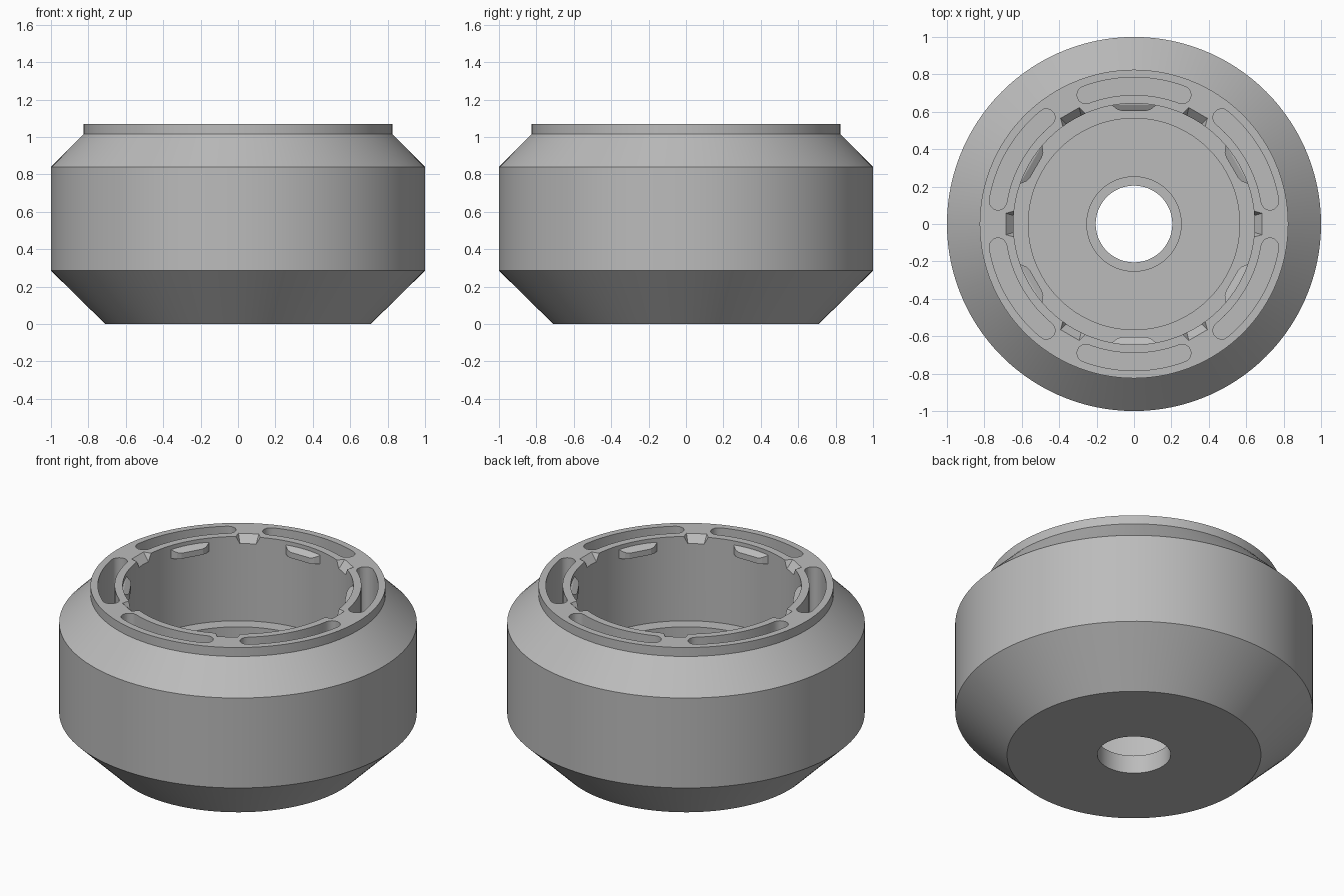
import bpy, bmesh
from math import sin, cos, pi, radians
from mathutils import Matrix, Vector

cube = bpy.data.objects.get("Cube")
if cube:
    bpy.data.objects.remove(cube, do_unlink=True)

GREY = (0.5, 0.5, 0.5, 1)
grey = bpy.data.materials.new("plain grey")
grey.use_nodes = True
grey.diffuse_color = GREY
grey.node_tree.nodes["Principled BSDF"].inputs["Base Color"].default_value = GREY

TOP = 1.07
SEGMENTS = 120


def make_object(name, bm):
    bmesh.ops.recalc_face_normals(bm, faces=bm.faces[:])
    mesh = bpy.data.meshes.new(name)
    bm.to_mesh(mesh)
    bm.free()
    mesh.materials.append(grey)
    obj = bpy.data.objects.new(name, mesh)
    bpy.context.collection.objects.link(obj)
    return obj


def revolve(name, profile):
    bm = bmesh.new()
    verts = [bm.verts.new((r, 0, z)) for r, z in profile]
    edges = [bm.edges.new((v, verts[i - 1])) for i, v in enumerate(verts)]
    bmesh.ops.spin(bm, geom=verts + edges, cent=(0, 0, 0), axis=(0, 0, 1),
                   angle=2 * pi, steps=SEGMENTS, use_merge=True)
    bmesh.ops.remove_doubles(bm, verts=bm.verts[:], dist=0.0001)
    return make_object(name, bm)


def hull_ring(name, points, start):
    """Six copies of a convex block, each laid out along its own radius."""
    bm = bmesh.new()
    for k in range(6):
        turn = Matrix.Rotation(radians(start + 60 * k), 3, 'Z')
        verts = [bm.verts.new(turn @ Vector(p)) for p in points]
        bmesh.ops.convex_hull(bm, input=verts)
    return make_object(name, bm)


def slot_ring(name, radius, half_width, half_angle, depth):
    """Six curved slots with round ends, centred between the notches."""
    bm = bmesh.new()
    for k in range(6):
        mid = radians(30 + 60 * k)
        a, b = mid - half_angle, mid + half_angle
        outline = []
        for r, begin, end, turn in ((radius + half_width, a, b, 0),
                                    (radius - half_width, b, a, pi)):
            for i in range(17):
                t = begin + (end - begin) * i / 16
                outline.append((r * cos(t), r * sin(t)))
            for i in range(1, 8):
                t = end + turn + pi * i / 8
                outline.append((radius * cos(end) + half_width * cos(t),
                                radius * sin(end) + half_width * sin(t)))
        face = bm.faces.new([bm.verts.new((x, y, TOP - depth)) for x, y in outline])
        top = bmesh.ops.extrude_face_region(bm, geom=[face])
        moved = [g for g in top["geom"] if isinstance(g, bmesh.types.BMVert)]
        bmesh.ops.translate(bm, verts=moved, vec=(0, 0, depth + 0.05))
    return make_object(name, bm)


# Housing: outer shell, wide bore, stepped pocket, raised hub ring, centre hole
body = revolve("round_housing", [
    (0.205, 0), (0.71, 0), (1, 0.285), (1, 0.84), (0.825, 1.015), (0.825, TOP),
    (0.645, TOP), (0.645, 0.55), (0.565, 0.55), (0.565, 0.085),
    (0.255, 0.085), (0.255, 0.112), (0.205, 0.112)])

# Curved slots in the rim and sloped notches on its inner edge
slots = slot_ring("rim_slot_cutter", 0.737, 0.047, radians(20.5), 0.3)
notches = hull_ring("rim_notch_cutter", [
    (r, s * y, z) for s in (-1, 1) for r, y, z in (
        (0.695, 0.06, TOP + 0.01), (0.6, 0.085, TOP + 0.01),
        (0.643, 0.045, 1.025), (0.6, 0.045, 1.025))], 0)

for cutter in (slots, notches):
    cut = body.modifiers.new(cutter.name, 'BOOLEAN')
    cut.operation = 'DIFFERENCE'
    cut.solver = 'EXACT'
    cut.object = cutter

# Bake the cuts so the helpers can go
graph = bpy.context.evaluated_depsgraph_get()
baked = bpy.data.meshes.new_from_object(body.evaluated_get(graph))
body.modifiers.clear()
body.data = baked
for cutter in (slots, notches):
    bpy.data.objects.remove(cutter, do_unlink=True)

# Small retaining tabs with sloped tops, inside the bore
tabs = hull_ring("retaining_tabs", [
    (r, s * y, z) for s in (-1, 1) for r, y, low, high in (
        (0.605, 0.065, 0.99, 1.025), (0.612, 0.09, 0.99, 1.03),
        (0.636, 0.12, 0.99, 1.045), (0.66, 0.08, 0.99, 1.05))
    for z in (low, high)], 30)

bpy.ops.object.select_all(action='DESELECT')
body.select_set(True)
bpy.context.view_layer.objects.active = body
bpy.ops.object.shade_smooth_by_angle(angle=radians(30))
